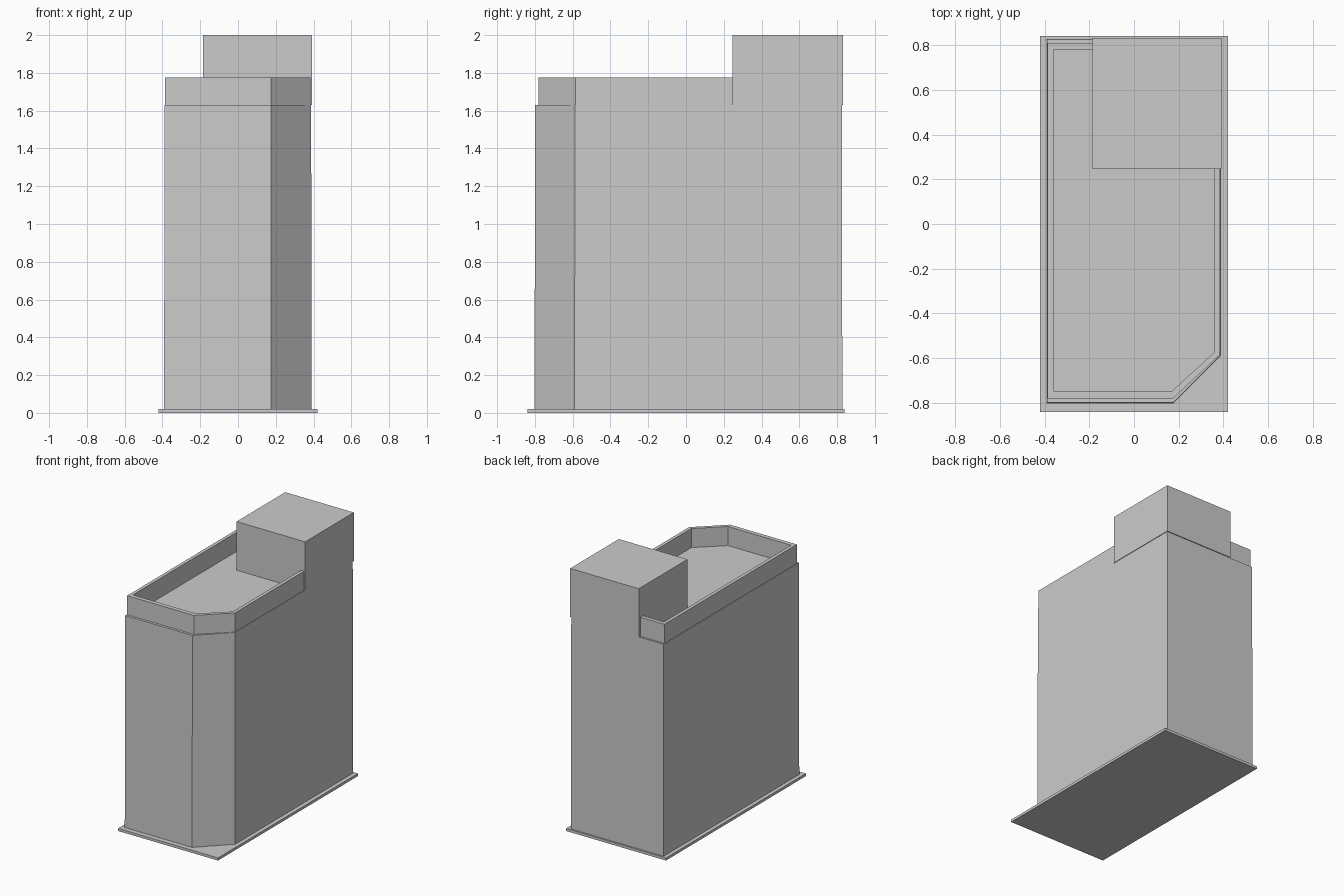
import bpy, bmesh

if "Cube" in bpy.data.objects:
    bpy.data.objects.remove(bpy.data.objects["Cube"])


def prism(name, outline, z0, z1, top_scale=1.0):
    """Closed solid from a counter-clockwise plan outline."""
    bm = bmesh.new()
    low = [bm.verts.new((x, y, z0)) for x, y in outline]
    high = [bm.verts.new((x * top_scale, y * top_scale, z1)) for x, y in outline]
    bm.faces.new(low[::-1])
    bm.faces.new(high)
    n = len(outline)
    for i in range(n):
        j = (i + 1) % n
        bm.faces.new((low[i], low[j], high[j], high[i]))
    bmesh.ops.recalc_face_normals(bm, faces=bm.faces)
    mesh = bpy.data.meshes.new(name)
    bm.to_mesh(mesh)
    bm.free()
    obj = bpy.data.objects.new(name, mesh)
    bpy.context.collection.objects.link(obj)
    return obj


def rect(x0, x1, y0, y1):
    return [(x0, y0), (x1, y0), (x1, y1), (x0, y1)]


# Ground slab
prism("base_slab", rect(-0.42, 0.42, -0.84, 0.84), 0.0, 0.02)

# Main block with one cut corner, very slightly tapered
body = [(-0.391, -0.802), (0.176, -0.802), (0.389, -0.59),
        (0.389, 0.828), (-0.391, 0.828)]
prism("building_body", body, 0.02, 1.63, 0.996)

# Parapet: runs from the stair tower's back-left side round to its front-right
outer = [(-0.185, 0.81), (-0.386, 0.81), (-0.386, -0.78),
         (0.175, -0.78), (0.384, -0.585), (0.384, 0.25)]
inner = [(-0.185, 0.78), (-0.36, 0.78), (-0.36, -0.747),
         (0.17, -0.747), (0.358, -0.575), (0.358, 0.25)]
prism("roof_parapet", outer + inner[::-1], 1.63, 1.775)

# Stair tower on the back-right of the roof
prism("roof_tower", rect(-0.185, 0.392, 0.247, 0.831), 1.63, 2.0)
